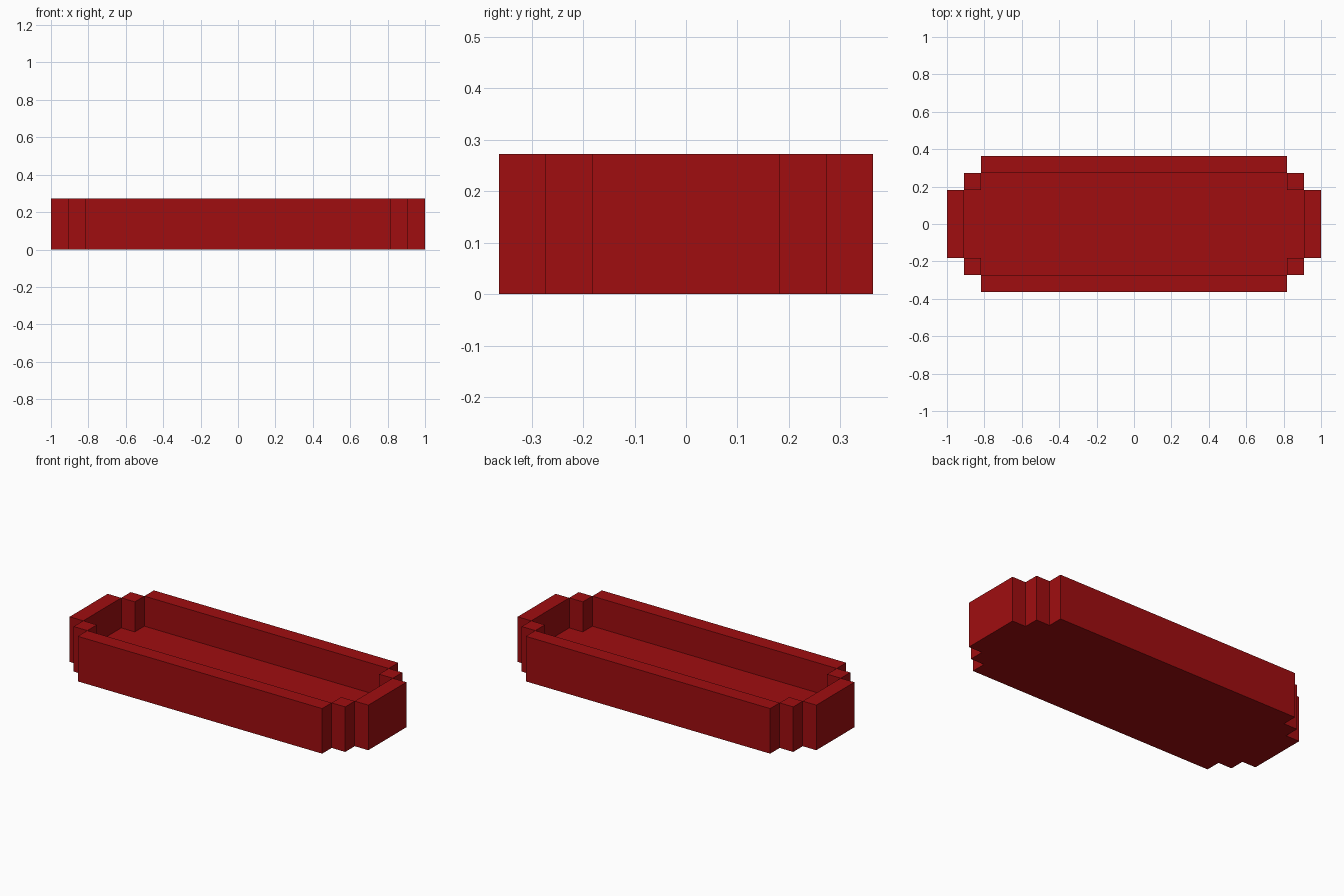
import bpy
import bmesh

if "Cube" in bpy.data.objects:
    bpy.data.objects.remove(bpy.data.objects["Cube"])

U = 1 / 11                      # one grid step of the stepped outline
FLOOR, TOP = 1 * U, 3 * U

# Quarter outlines in grid steps, running counter-clockwise
OUTER = [(11, 2), (10, 2), (10, 3), (9, 3), (9, 4)]
INNER = [(10, 2), (9, 2), (9, 3)]


def full_outline(quarter):
    """Mirror a quarter outline into a closed counter-clockwise loop."""
    right = [(x, -y) for x, y in reversed(quarter)] + quarter
    left = [(-x, y) for x, y in reversed(quarter)]
    left += [(-x, -y) for x, y in quarter]
    return [(x * U, y * U) for x, y in right + left]


def add_face(bm, points):
    return bm.faces.new([bm.verts.new(p) for p in points])


def add_walls(bm, outline, z0, z1, inward=False):
    for (ax, ay), (bx, by) in zip(outline, outline[1:] + outline[:1]):
        quad = [(ax, ay, z0), (bx, by, z0), (bx, by, z1), (ax, ay, z1)]
        add_face(bm, quad[::-1] if inward else quad)


def add_rim(bm, x0, x1, y0, y1):
    add_face(bm, [(x * U, y * U, TOP)
                  for x, y in ((x0, y0), (x1, y0), (x1, y1), (x0, y1))])


bm = bmesh.new()
outer, inner = full_outline(OUTER), full_outline(INNER)

# Underside, outside walls, inside walls and tray floor
add_face(bm, [(x, y, 0) for x, y in reversed(outer)])
add_walls(bm, outer, 0, TOP)
add_walls(bm, inner, FLOOR, TOP, inward=True)
add_face(bm, [(x, y, FLOOR) for x, y in inner])

# Rim: long sides, short ends and four corner posts
add_rim(bm, -9, 9, 3, 4)
add_rim(bm, -9, 9, -4, -3)
for x in (-11, 10):
    add_rim(bm, x, x + 1, -2, 2)
for x in (-10, 9):
    for y in (-3, 2):
        add_rim(bm, x, x + 1, y, y + 1)

mesh = bpy.data.meshes.new("stepped_tray")
bm.to_mesh(mesh)
bm.free()

red = bpy.data.materials.new("dark red")
red.diffuse_color = (0.35, 0.004, 0.005, 1)
red.use_nodes = True
red.node_tree.nodes["Principled BSDF"].inputs["Base Color"].default_value = red.diffuse_color
mesh.materials.append(red)

tray = bpy.data.objects.new("stepped_tray", mesh)
bpy.context.collection.objects.link(tray)
